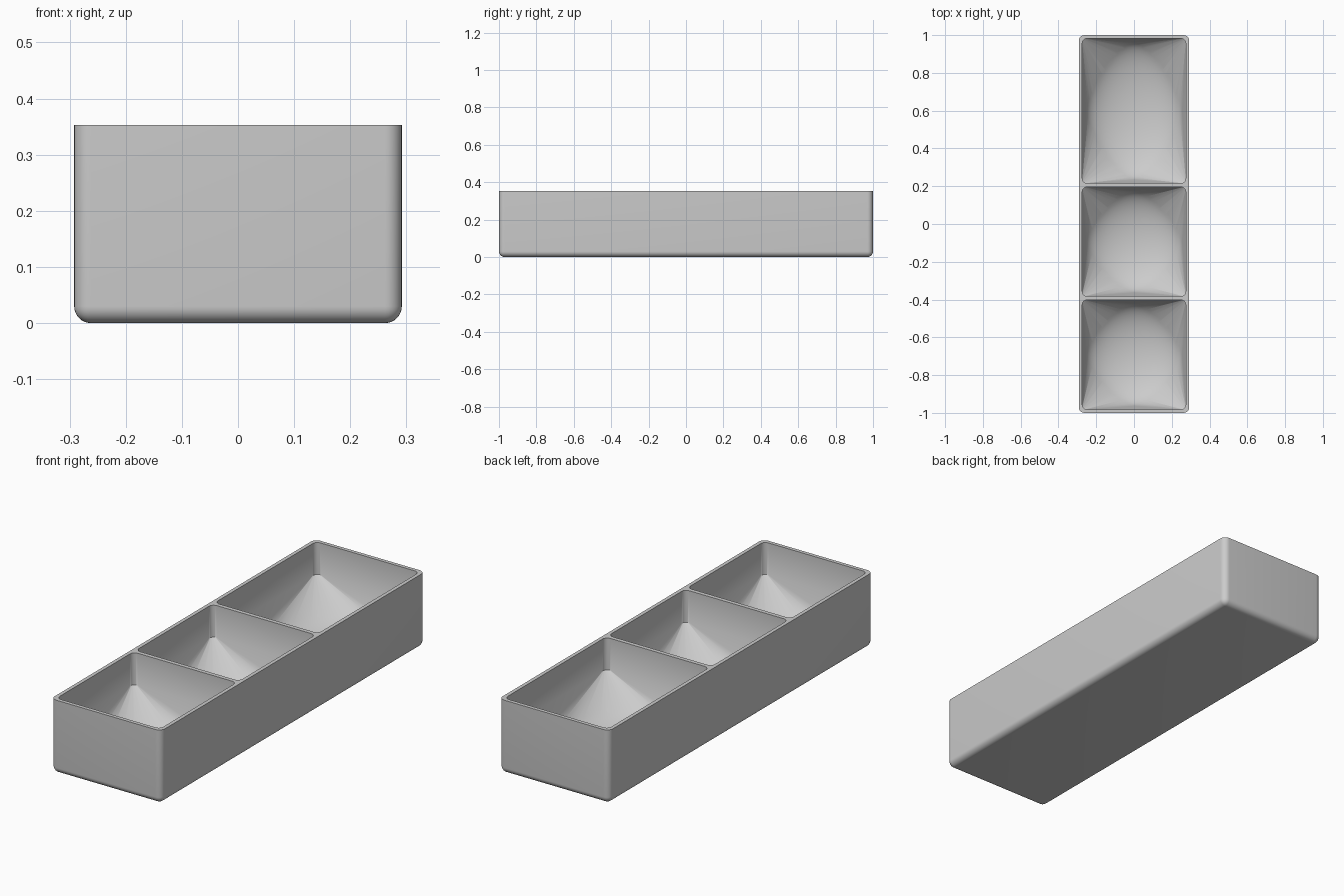
import bpy
import bmesh
from math import cos, sin, pi, radians

cube = bpy.data.objects.get("Cube")
if cube:
    bpy.data.objects.remove(cube, do_unlink=True)

HALF_X, HALF_Y, HEIGHT = 0.292, 1.0, 0.353
CORNER = 0.03          # outer edge rounding
INNER_X = 0.274        # half width of every compartment
INNER_R = 0.025        # compartment corner rounding
SHOULDER = 0.2         # where the straight walls turn into the scoop
BOWL_Z, FLOOR = 0.14, 0.02
INSET = 0.018          # gap between bowl rim and wall
COMPARTMENTS = [(-0.982, -0.402), (-0.382, 0.196), (0.216, 0.982)]

grey = bpy.data.materials.new("plain_grey")
grey.use_nodes = True
colour = (0.6, 0.6, 0.6, 1)
grey.diffuse_color = colour
grey.node_tree.nodes["Principled BSDF"].inputs["Base Color"].default_value = colour


def make_object(name, bm):
    bmesh.ops.recalc_face_normals(bm, faces=bm.faces)
    mesh = bpy.data.meshes.new(name)
    bm.to_mesh(mesh)
    bm.free()
    mesh.materials.append(grey)
    obj = bpy.data.objects.new(name, mesh)
    bpy.context.collection.objects.link(obj)
    return obj


def rounded_corners(half_x, half_y, r, steps=8):
    """Outline points of a rounded rectangle."""
    for i, (sx, sy) in enumerate([(1, 1), (-1, 1), (-1, -1), (1, -1)]):
        for k in range(steps + 1):
            a = (i + k / steps) * pi / 2
            yield sx * (half_x - r) + r * cos(a), sy * (half_y - r) + r * sin(a)


def make_pocket(y0, y1):
    """Rounded shaft hulled together with an elliptical bowl."""
    bm = bmesh.new()
    mid, half_y = (y0 + y1) / 2, (y1 - y0) / 2
    bmesh.ops.create_uvsphere(bm, u_segments=64, v_segments=32, radius=1)
    for v in bm.verts:
        v.co.x *= INNER_X - INSET
        v.co.y = v.co.y * (half_y - INSET) + mid
        v.co.z = v.co.z * (BOWL_Z - FLOOR) + BOWL_Z
    bmesh.ops.delete(bm, geom=bm.faces[:] + bm.edges[:], context="EDGES_FACES")
    bm.free()
    bm = bmesh.new()
    # bowl points, lower half and rim only
    for j in range(17):
        t = j / 16 * pi / 2
        for k in range(64 if j < 16 else 1):
            a = k / 64 * 2 * pi
            bm.verts.new(((INNER_X - INSET) * cos(t) * cos(a),
                          mid + (half_y - INSET) * cos(t) * sin(a),
                          BOWL_Z - (BOWL_Z - FLOOR) * sin(t)))
    # straight shaft above the bowl
    for z in (SHOULDER, HEIGHT + 0.05):
        for x, y in rounded_corners(INNER_X, half_y, INNER_R):
            bm.verts.new((x, mid + y, z))
    hull = bmesh.ops.convex_hull(bm, input=bm.verts[:])
    spare = {g for g in hull["geom_interior"] + hull["geom_unused"]
             if isinstance(g, bmesh.types.BMVert)}
    bmesh.ops.delete(bm, geom=list(spare), context="VERTS")
    return make_object("pocket_cutter", bm)


# Outer body: sharp top rim, every other edge rounded
bm = bmesh.new()
bmesh.ops.create_cube(bm, size=1)
for v in bm.verts:
    v.co = (v.co.x * 2 * HALF_X, v.co.y * 2 * HALF_Y, (v.co.z + 0.5) * HEIGHT)
soft = [e for e in bm.edges if min(v.co.z for v in e.verts) < HEIGHT / 2]
bmesh.ops.bevel(bm, geom=soft, offset=CORNER, offset_type="OFFSET",
                segments=8, profile=0.5, affect="EDGES")
tray = make_object("compartment_tray", bm)
bpy.context.view_layer.objects.active = tray

# Hollow out the compartments
for y0, y1 in COMPARTMENTS:
    cutter = make_pocket(y0, y1)
    cutter.hide_render = True
    cut = tray.modifiers.new("pocket", "BOOLEAN")
    cut.operation, cut.solver, cut.object = "DIFFERENCE", "EXACT", cutter
    bpy.ops.object.modifier_apply(modifier=cut.name)
    bpy.data.objects.remove(cutter, do_unlink=True)

# Smooth curves with crisp rims
for obj in bpy.context.selected_objects:
    obj.select_set(False)
tray.select_set(True)
bpy.ops.object.shade_smooth_by_angle(angle=radians(30))
